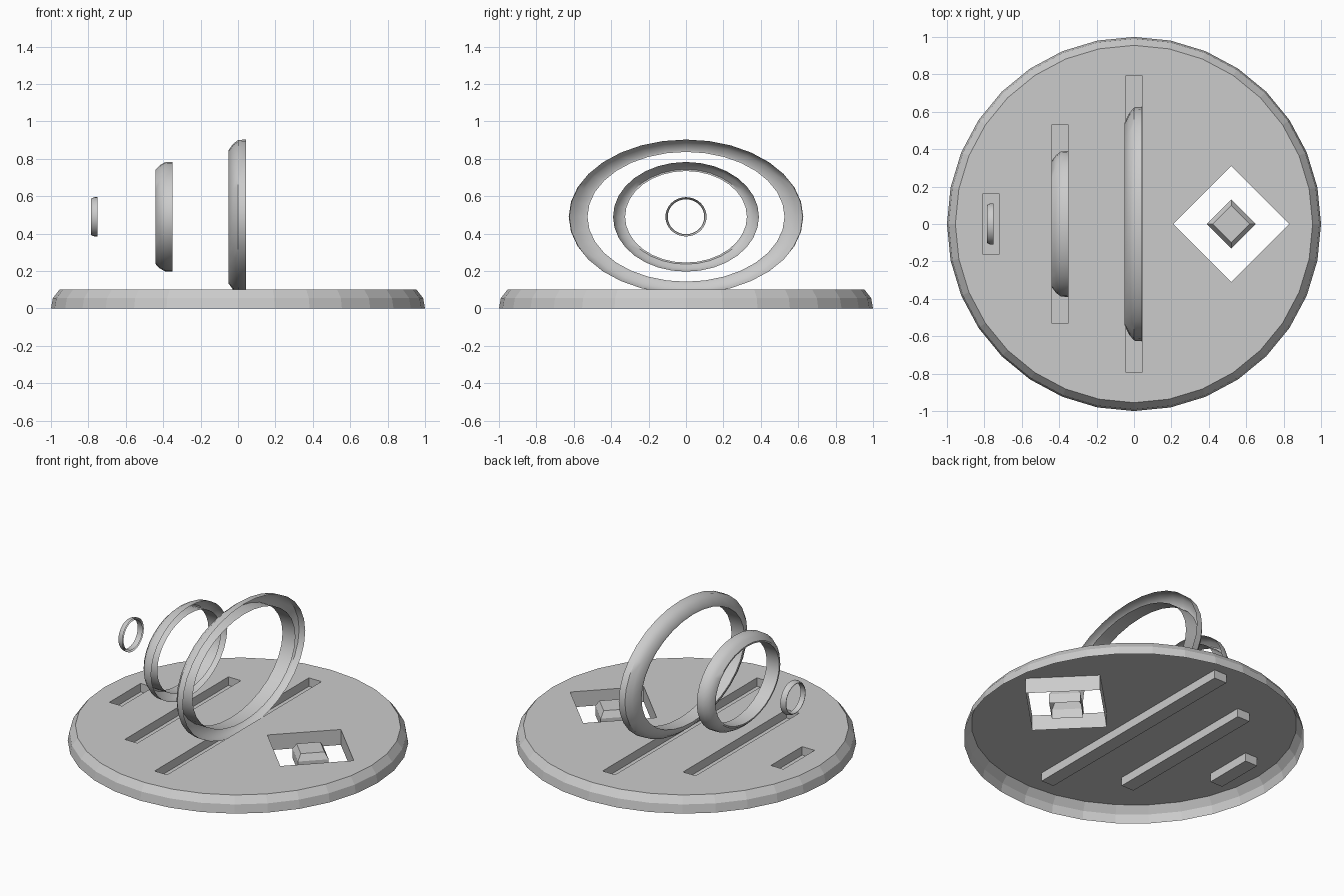
import bpy, bmesh
from math import cos, sin, tau

if "Cube" in bpy.data.objects:
    bpy.data.objects.remove(bpy.data.objects["Cube"])

SIDES = 32


def finish(bm, name, smooth=False):
    bmesh.ops.recalc_face_normals(bm, faces=bm.faces)
    mesh = bpy.data.meshes.new(name)
    bm.to_mesh(mesh)
    bm.free()
    ob = bpy.data.objects.new(name, mesh)
    bpy.context.collection.objects.link(ob)
    if smooth:
        bpy.ops.object.select_all(action='DESELECT')
        ob.select_set(True)
        bpy.context.view_layer.objects.active = ob
        bpy.ops.object.shade_smooth_by_angle(angle=0.7)
    return ob


def loop(bm, pts):
    return [bm.verts.new(p) for p in pts]


def bridge(bm, a, b):
    n = len(a)
    for i in range(n):
        j = (i + 1) % n
        bm.faces.new((a[i], a[j], b[j], b[i]))


def circle(r, z):
    return [(r * cos(tau * i / SIDES), r * sin(tau * i / SIDES), z) for i in range(SIDES)]


def diamond(cx, h, z):
    return [(cx + h, 0, z), (cx, h, z), (cx - h, 0, z), (cx, -h, z)]


def rect(x0, x1, y, z):
    return [(x0, -y, z), (x1, -y, z), (x1, y, z), (x0, y, z)]


# base plate: open-bottomed shell with rounded rim, three slots and a diamond window
TOP = 0.1
bm = bmesh.new()
rims = [loop(bm, circle(r, z)) for r, z in ((1.0, 0), (0.99, 0.055), (0.955, TOP))]
for a, b in zip(rims, rims[1:]):
    bridge(bm, a, b)
edge_loops = [rims[-1]]
for x0, x1, y in ((-0.045, 0.045, 0.79), (-0.44, -0.35, 0.53), (-0.81, -0.72, 0.16)):
    top = loop(bm, rect(x0, x1, y, TOP))
    floor = loop(bm, rect(x0, x1, y, 0.045))
    bridge(bm, top, floor)
    bm.faces.new(floor)
    edge_loops.append(top)
top = loop(bm, diamond(0.52, 0.31, TOP))
bridge(bm, top, loop(bm, diamond(0.52, 0.31, 0)))
edge_loops.append(top)
edges = [bm.edges.get((l[i], l[i - 1])) for l in edge_loops for i in range(len(l))]
bmesh.ops.triangle_fill(bm, edges=edges, use_beauty=True, normal=(0, 0, 1))
finish(bm, "base_plate")

# chamfered block in the window, open below
bm = bmesh.new()
rings = [loop(bm, diamond(0.52, h, z)) for h, z in ((0.13, 0), (0.13, 0.06), (0.10, TOP))]
for a, b in zip(rings, rings[1:]):
    bridge(bm, a, b)
bm.faces.new(rings[-1])
finish(bm, "diamond_block")


# upright oval rings: rounded shells open towards +x
def oval_ring(name, x0, x1, ry, rz, edge, inner):
    bm = bmesh.new()
    d = x1 - x0
    mid = (1 + edge) / 2
    profile = [(x1, 1), (x0 + 0.55 * d, 0.995), (x0 + 0.25 * d, mid + 0.01),
               (x0, edge), (x0, inner), (x1, inner)]
    loops = [loop(bm, [(x, s * ry * cos(tau * i / SIDES), 0.49 + s * rz * sin(tau * i / SIDES))
                       for i in range(SIDES)]) for x, s in profile]
    for a, b in zip(loops, loops[1:]):
        bridge(bm, a, b)
    finish(bm, name, True)


oval_ring("large_ring", -0.05, 0.043, 0.627, 0.413, 0.865, 0.84)
oval_ring("middle_ring", -0.44, -0.35, 0.39, 0.293, 0.865, 0.835)
oval_ring("small_ring", -0.787, -0.752, 0.11, 0.105, 0.91, 0.885)
